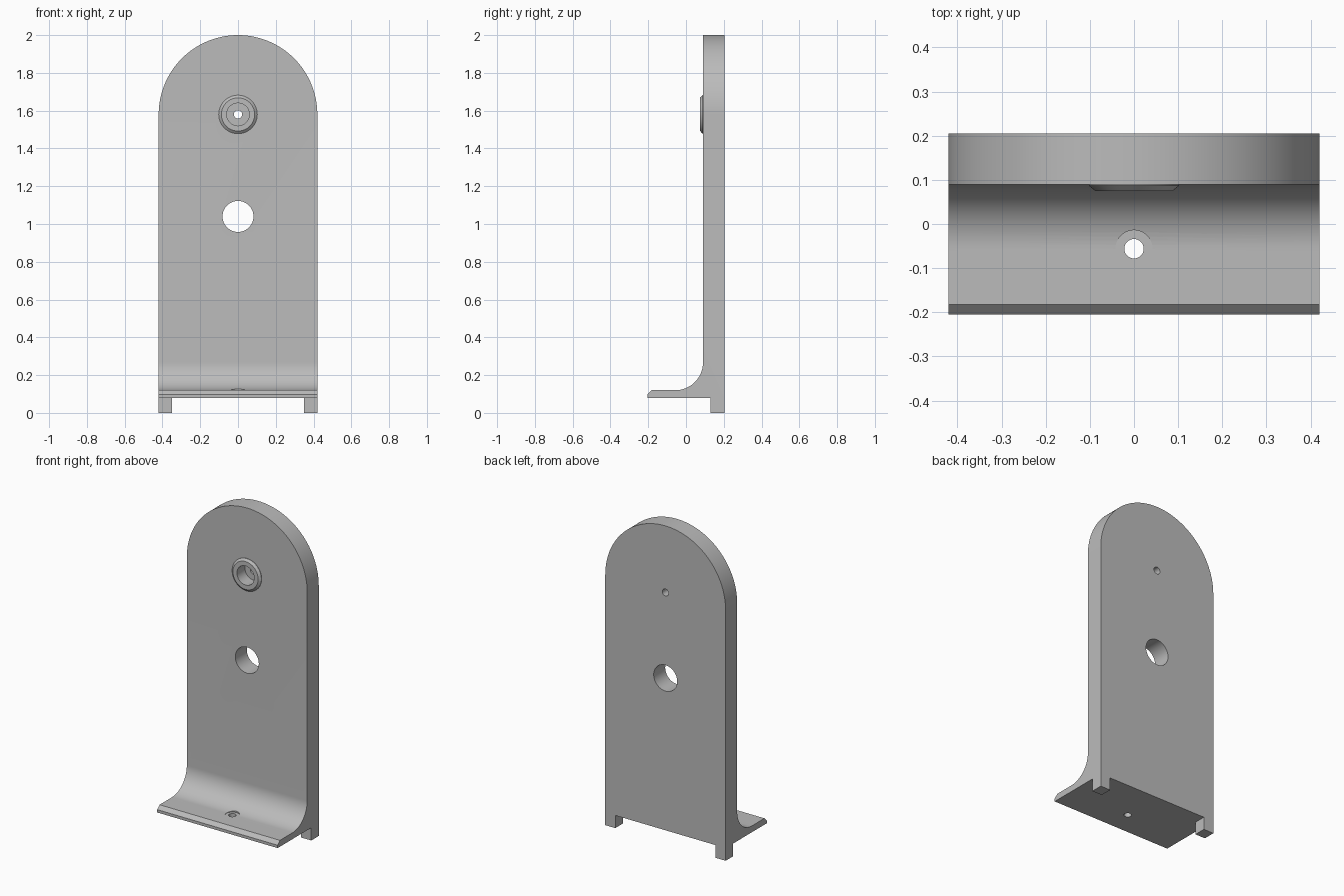
import bpy, bmesh
from math import sin, cos, pi, radians
from mathutils import Matrix, Vector

cube = bpy.data.objects.get("Cube")
if cube:
    bpy.data.objects.remove(cube, do_unlink=True)

HALF = 0.42               # half width, also the arch radius
FRONT, BACK = 0.09, 0.205  # plate faces
ARCH_Z = 2 - HALF
SHELF_LOW, SHELF_TOP = 0.08, 0.12
FILLET = 0.147

grey = bpy.data.materials.new("matte grey")
grey.use_nodes = True
grey.diffuse_color = (0.5, 0.5, 0.5, 1)
grey.node_tree.nodes["Principled BSDF"].inputs["Base Color"].default_value = (0.5, 0.5, 0.5, 1)


def finish(name, bm):
    bmesh.ops.recalc_face_normals(bm, faces=bm.faces)
    mesh = bpy.data.meshes.new(name)
    bm.to_mesh(mesh)
    bm.free()
    mesh.materials.append(grey)
    obj = bpy.data.objects.new(name, mesh)
    bpy.context.collection.objects.link(obj)
    return obj


def prism(name, points, sweep):
    """Extrude a closed outline along a vector."""
    bm = bmesh.new()
    face = bm.faces.new([bm.verts.new(p) for p in points])
    new = bmesh.ops.extrude_face_region(bm, geom=[face])["geom"]
    bmesh.ops.translate(bm, vec=Vector(sweep),
                        verts=[v for v in new if isinstance(v, bmesh.types.BMVert)])
    return finish(name, bm)


def lathe(name, profile, matrix, sides=64):
    """Stack of (radius, height) rings about local z, capped at both ends."""
    bm = bmesh.new()
    rings = [[bm.verts.new(matrix @ Vector((r * cos(2 * pi * i / sides), r * sin(2 * pi * i / sides), h)))
              for i in range(sides)] for r, h in profile]
    for a, b in zip(rings, rings[1:]):
        for i in range(sides):
            j = (i + 1) % sides
            bm.faces.new((a[i], a[j], b[j], b[i]))
    bm.faces.new(rings[0])
    bm.faces.new(rings[-1])
    return finish(name, bm)


def combine(target, tool, operation):
    mod = target.modifiers.new(operation, "BOOLEAN")
    mod.operation, mod.object, mod.solver = operation, tool, "EXACT"
    bpy.context.view_layer.objects.active = target
    bpy.ops.object.modifier_apply(modifier=mod.name)
    bpy.data.objects.remove(tool, do_unlink=True)


# Side section: plate, filleted shelf with chamfered lip, rear foot
section = [(BACK, 0), (BACK, 2.1), (FRONT, 2.1)]
for i in range(25):
    a = pi / 2 * i / 24
    section.append((FRONT - FILLET + FILLET * cos(a), SHELF_TOP + FILLET - FILLET * sin(a)))
section += [(-0.182, SHELF_TOP), (-0.205, SHELF_TOP - 0.022), (-0.205, SHELF_LOW),
            (0.13, SHELF_LOW), (0.13, 0)]
stand = prism("stand_bracket", [(-0.6, y, z) for y, z in section], (1.2, 0, 0))

# Front outline with the round top
arch = [(HALF * cos(pi * i / 64), -0.5, ARCH_Z + HALF * sin(pi * i / 64)) for i in range(65)]
arch += [(-HALF, -0.5, -0.1), (HALF, -0.5, -0.1)]
combine(stand, prism("outline", arch, (0, 1, 0)), "INTERSECT")

# Gap that leaves two feet
gap = [(-0.35, 0.1, -0.1), (0.35, 0.1, -0.1), (0.35, 0.1, SHELF_LOW), (-0.35, 0.1, SHELF_LOW)]
combine(stand, prism("foot_gap", gap, (0, 0.2, 0)), "DIFFERENCE")


def facing_back(z):
    return Matrix.Translation((0, 0, z)) @ Matrix.Rotation(radians(-90), 4, "X")


# Raised boss with a stepped bore
combine(stand, lathe("boss", [(0.088, 0.075), (0.102, 0.087), (0.102, 0.12)],
                     facing_back(ARCH_Z)), "UNION")
combine(stand, lathe("boss_bore", [(0.06, 0.0), (0.06, 0.155), (0.022, 0.155), (0.022, 0.3)],
                     facing_back(ARCH_Z)), "DIFFERENCE")

# Large hole in the plate
combine(stand, lathe("plate_hole", [(0.082, 0), (0.082, 0.3)], facing_back(1.04)), "DIFFERENCE")

# Screw hole with a spot face in the shelf
combine(stand, lathe("shelf_hole", [(0.022, 0), (0.022, 0.1185), (0.042, 0.1185), (0.042, 0.2)],
                     Matrix.Translation((0, -0.056, 0))), "DIFFERENCE")

bpy.ops.object.select_all(action="DESELECT")
stand.select_set(True)
bpy.context.view_layer.objects.active = stand
bpy.ops.object.shade_smooth_by_angle(angle=radians(25))
